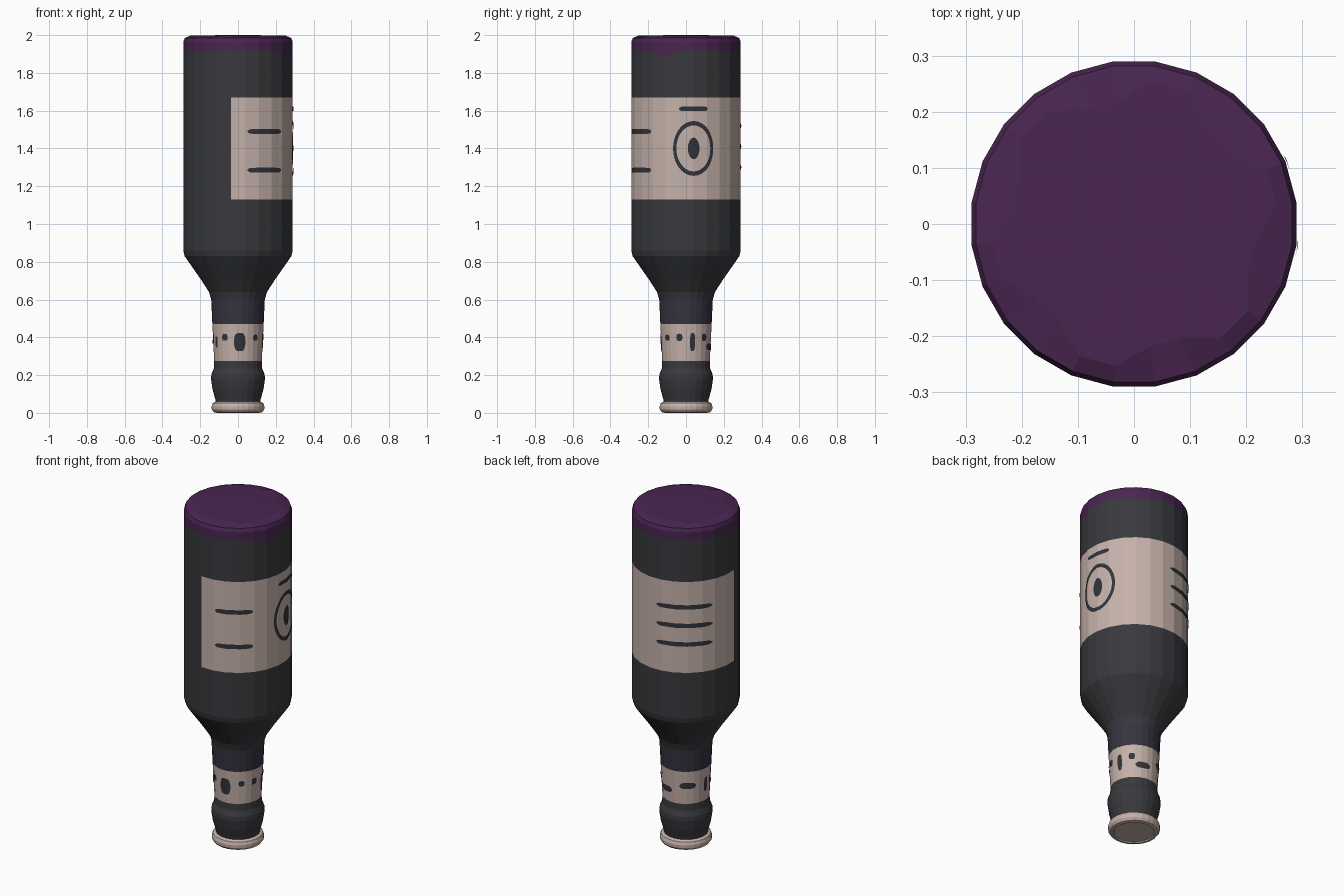
import bpy, bmesh
from math import sin, cos, radians, pi

if "Cube" in bpy.data.objects:
    bpy.data.objects.remove(bpy.data.objects["Cube"])

SIDES = 24
STEP = 360 / SIDES


def material(name, rgb):
    m = bpy.data.materials.new(name)
    m.diffuse_color = (*rgb, 1)
    m.use_nodes = True
    m.node_tree.nodes["Principled BSDF"].inputs["Base Color"].default_value = m.diffuse_color
    return m


GLASS = material("dark glass", (0.040, 0.041, 0.047))
PAPER = material("pale paper", (0.56, 0.44, 0.40))
WAX = material("purple wax", (0.067, 0.019, 0.081))
TINT = material("purple grey glass", (0.036, 0.033, 0.050))
INK = material("dark ink", (0.030, 0.034, 0.043))


def finish(bm, name, mats):
    me = bpy.data.meshes.new(name)
    bm.to_mesh(me)
    bm.free()
    for m in mats:
        me.materials.append(m)
    ob = bpy.data.objects.new(name, me)
    bpy.context.collection.objects.link(ob)
    return ob


def lathe(name, profile, mats, rule=lambda z, az: 0, adjust=lambda r, z, az: (r, z)):
    """Revolve a bottom-to-top (radius, z) profile; end caps are filled."""
    bm = bmesh.new()
    rings = []
    for r, z in profile:
        ring = []
        for j in range(SIDES):
            az = STEP * (j + 0.5)
            rr, zz = adjust(r, z, az)
            a = radians(az)
            ring.append(bm.verts.new((rr * cos(a), rr * sin(a), zz)))
        rings.append(ring)
    for i in range(len(rings) - 1):
        zm = (profile[i][1] + profile[i + 1][1]) / 2
        for j in range(SIDES):
            k = (j + 1) % SIDES
            f = bm.faces.new((rings[i][j], rings[i][k], rings[i + 1][k], rings[i + 1][j]))
            f.material_index = rule(zm, (STEP * (j + 1)) % 360)
    f = bm.faces.new(rings[0][::-1])
    f.material_index = rule(profile[0][1], 0)
    f = bm.faces.new(rings[-1])
    f.material_index = rule(profile[-1][1], 0)
    return finish(bm, name, mats)


# Bottle standing upside down: neck, shoulder, body, wax-dipped base
BODY = 0.292
profile = [(0.118, 0.055), (0.122, 0.075), (0.136, 0.125), (0.144, 0.18), (0.142, 0.205),
           (0.129, 0.235), (0.127, 0.275), (0.137, 0.47), (0.143, 0.60), (0.155, 0.64),
           (0.197, 0.705), (0.250, 0.78), (0.285, 0.83), (BODY, 0.86), (BODY, 1.13),
           (BODY, 1.67), (BODY, 1.918), (BODY, 1.965), (0.284, 1.985), (0.24, 1.997),
           (0.08, 2.0)]


def colour(z, az):
    if z > 1.918:
        return 2
    if 1.13 < z < 1.67 and not 190 < az < 260:
        return 1
    if 0.275 < z < 0.47:
        return 1
    if 0.47 < z < 0.60:
        return 3
    return 0


def drips(r, z, az):
    j = int(az // STEP)
    if z == 1.918:
        z -= {22: 0.035, 21: 0.012, 3: 0.012, 9: 0.01, 15: 0.008}.get(j, 0)
    if z == 1.997:
        r += 0.015 if j % 4 < 2 else -0.02
    return r, z


lathe("bottle", profile, [GLASS, PAPER, WAX, TINT], colour, drips)

# Cap on the mouth
lathe("cap", [(0.108, 0.006), (0.112, 0.0), (0.130, 0.004), (0.140, 0.018), (0.141, 0.035),
              (0.135, 0.052), (0.118, 0.06)], [PAPER])


# Printed marks: thin patches that follow the faceted wall
def on_wall(az, z):
    r = BODY if z > 0.9 else 0.127 + (z - 0.275) * 0.0513
    off = az - STEP * round(az / STEP)
    r = r * cos(pi / SIDES) / cos(radians(off)) + 0.003
    return (r * cos(radians(az)), r * sin(radians(az)), z)


def mark(name, az, half_az, z, half_z, power=5, n=20):
    bm = bmesh.new()
    cols = []
    for i in range(n + 1):
        t = 2 * i / n - 1
        h = half_z * max(0.25, (1 - abs(t) ** power) ** (1 / power))
        a = az + t * half_az
        cols.append([bm.verts.new(on_wall(a, z - h)), bm.verts.new(on_wall(a, z + h))])
    for p, q in zip(cols, cols[1:]):
        bm.faces.new((p[0], q[0], q[1], p[1]))
    finish(bm, name, [INK])


def ring_mark(name, az, half_az, z, half_z, inner, n=40):
    bm = bmesh.new()
    cols = []
    for i in range(n):
        t = 2 * pi * i / n
        cols.append([bm.verts.new(on_wall(az + k * half_az * cos(t), z + k * half_z * sin(t)))
                     for k in (inner, 1)])
    for i in range(n):
        p, q = cols[i], cols[(i + 1) % n]
        bm.faces.new((p[0], p[1], q[1], q[0]))
    finish(bm, name, [INK])


# Main label: oval emblem, line above it, text lines to both sides
ring_mark("emblem_ring", 8, 21.5, 1.40, 0.145, 0.84)
mark("emblem_centre", 8, 6, 1.40, 0.057, 2)
mark("emblem_line", 8, 15, 1.61, 0.012)
for i, z in enumerate((1.49, 1.285)):
    mark(f"front_line_{i}", -59.5, 20.5, z, 0.013)
for i, z in enumerate((1.52, 1.41, 1.30)):
    mark(f"back_line_{i}", 123, 31, z, 0.013)

# Neck label: dots and dashes
neck = [(-86, 13, 0.375, 0.048), (-121, 7, 0.40, 0.018), (-47, 7, 0.398, 0.016),
        (-15, 7, 0.40, 0.019), (15, 6, 0.375, 0.048), (45, 7, 0.40, 0.019),
        (72, 18, 0.35, 0.018), (129, 19, 0.385, 0.018), (177, 6, 0.375, 0.042),
        (196, 5, 0.39, 0.03), (212, 5, 0.375, 0.03)]
for i, (az, ha, z, hz) in enumerate(neck):
    mark(f"neck_mark_{i}", az, ha, z, hz, 3, 12)
